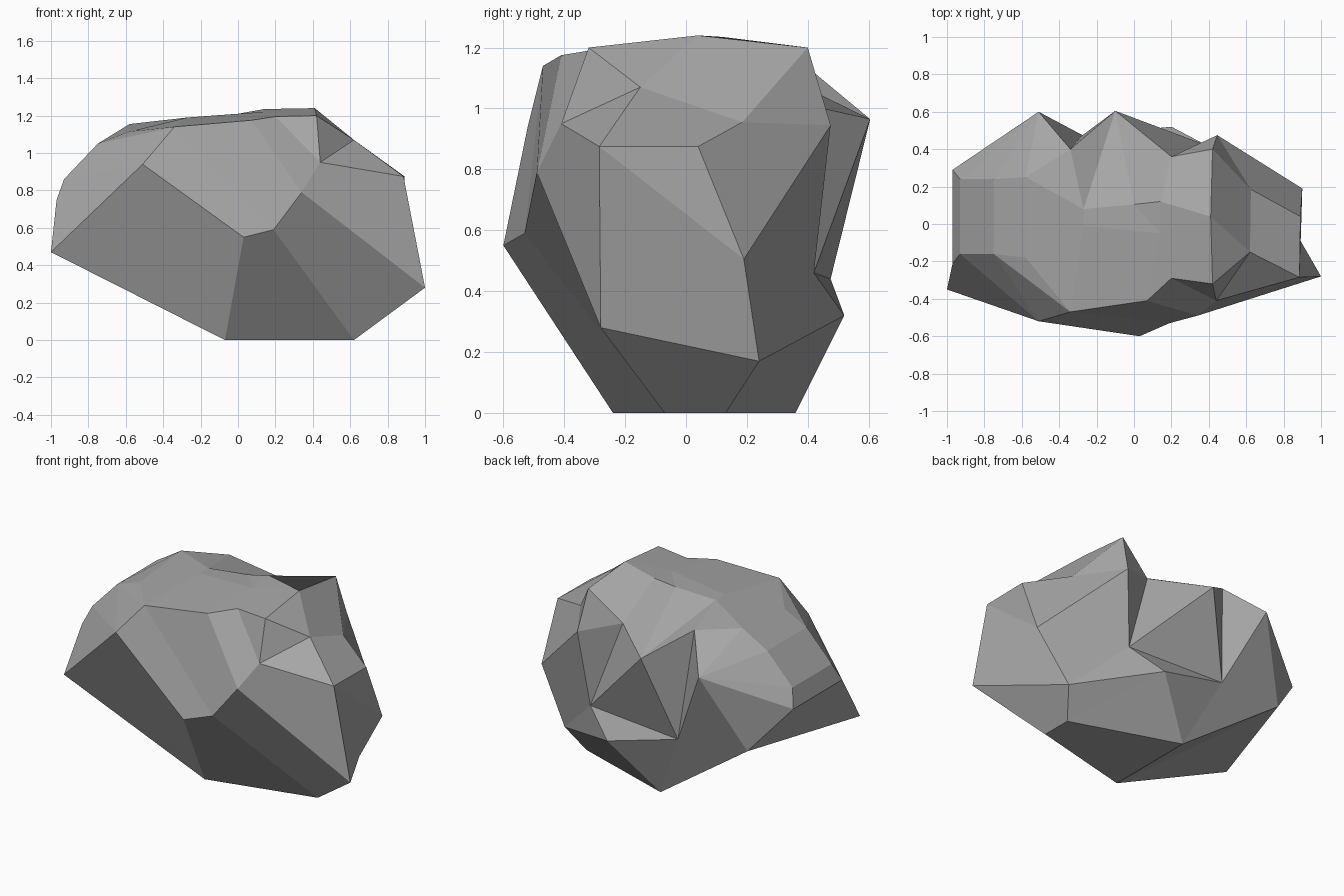
import bpy
import bmesh

# Remove the default cube only
default_cube = bpy.data.objects.get("Cube")
if default_cube:
    bpy.data.objects.remove(default_cube, do_unlink=True)


def make_material(name, color):
    material = bpy.data.materials.new(name)
    material.use_nodes = True
    material.diffuse_color = color
    shader = material.node_tree.nodes["Principled BSDF"]
    shader.inputs["Base Color"].default_value = color
    shader.inputs["Roughness"].default_value = 1
    return material


bm = bmesh.new()
corner = {}


def row(names, *points):
    """Add one line of rock corners, each known by a letter."""
    for name, point in zip(names, points):
        corner[name] = bm.verts.new(point)


def skin(first, second):
    """Bridge two lines of corners; a repeated letter closes a facet to a triangle."""
    for k in range(len(first) - 1):
        loop = first[k] + first[k + 1] + second[k + 1] + second[k]
        unique = list(dict.fromkeys(loop))
        if len(unique) > 2:
            bm.faces.new([corner[letter] for letter in unique])


# Crown: front and back edges of the flat top, running from -x to +x
row("PONQRST",
    (-.97, -.21, .75), (-.93, -.16, .86), (-.75, -.16, 1.05), (-.58, -.18, 1.115),
    (-.27, -.01, 1.19), (.14, -.05, 1.22), (.41, .04, 1.24))
row("ponqrus",
    (-.97, .29, .75), (-.93, .24, .86), (-.75, .24, 1.05), (-.58, .25, 1.155),
    (-.27, .08, 1.19), (0, .105, 1.21), (.14, .12, 1.235))

# Brow: the jagged rim below the crown, front then back
row("AMLKJI",
    (-1, -.35, .47), (-.51, -.52, .94), (-.34, -.47, 1.14),
    (.07, -.41, 1.175), (.2, -.29, 1.195), (.42, -.32, 1.2))
row("amlbcd",
    (-.74, .43, .47), (-.51, .6, .95), (-.34, .4, 1.135),
    (-.1, .605, .965), (.2, .36, 1.02), (.42, .4, 1.2))

# Front cheek
row("EFGH",
    (.03, -.6, .55), (.19, -.53, .59), (.34, -.49, .79), (.44, -.41, .95))

# Stepped +x end, front then back
row("WVD", (.62, -.15, 1.07), (.885, -.285, .875), (1, -.28, .28))
row("XUYZ", (.625, .185, .955), (.89, .04, .875), (.9, .19, .505), (.7, .24, .17))

# Hollow back
row("ghij",
    (.445, .475, .945), (.39, .42, .46), (.2, .52, .32), (-.275, .475, .44))

# Footprint on the ground
row("BCef", (-.07, -.24, 0), (.62, -.07, 0), (.62, .13, 0), (-.07, .36, 0))

# Top and rim facets
skin("PONQRSST", "ponqrusT")
skin("PONNQRSST", "AMMLLLKJI")
skin("pponqqrrusT", "ammmmllbbcd")

# Front facets
skin("MLKJI", "EFGHH")
skin("AB", "ME")
skin("EB", "FC")

# +x end facets
skin("IHHGF", "WWVDC")
skin("TI", "WW")
skin("TWVVDC", "dXUYZe")
skin("Xg", "UY")

# Back facets, undercut below the rim
skin("cdX", "ggg")
skin("blm", "jjj")
skin("gcb", "hhh")
skin("bh", "jj")
skin("hj", "ii")
skin("YZ", "gh")
skin("hi", "ZZ")
skin("Ze", "ii")
skin("ef", "ii")
skin("ij", "ff")
skin("ma", "jf")

# -x end and underside
skin("PA", "pa")
skin("ABB", "aaf")
skin("BC", "fe")

bmesh.ops.recalc_face_normals(bm, faces=bm.faces[:])
mesh = bpy.data.meshes.new("boulder")
bm.to_mesh(mesh)
bm.free()

# Flat-shaded stone
mesh.materials.append(make_material("stone_grey", (.38, .38, .38, 1)))
boulder = bpy.data.objects.new("boulder", mesh)
bpy.context.collection.objects.link(boulder)
